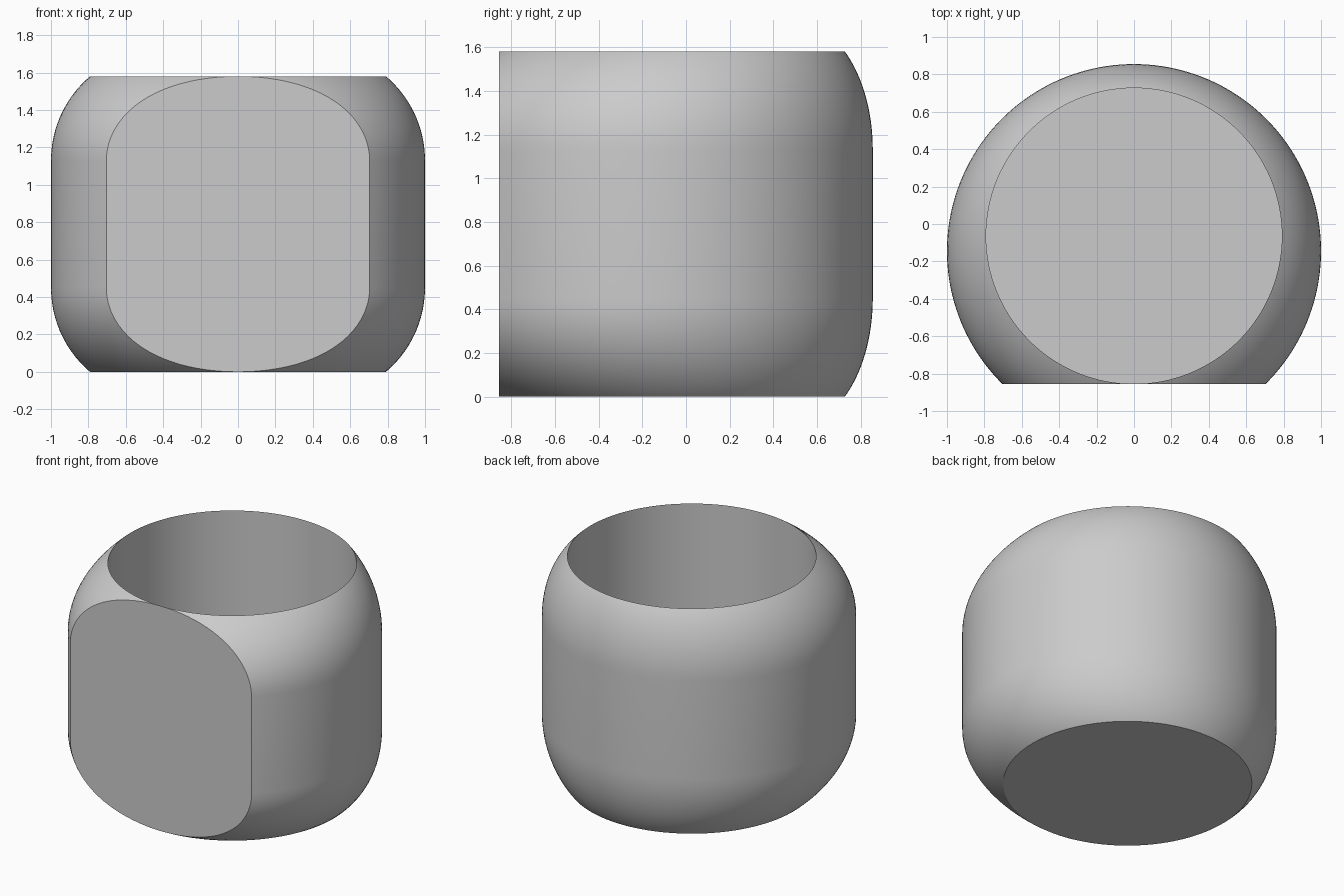
import bpy, bmesh
from math import sin, cos, acos, pi, sqrt

cube = bpy.data.objects.get("Cube")
if cube:
    bpy.data.objects.remove(cube, do_unlink=True)

HEIGHT = 1.58     # overall height
FRONT = -0.855    # flat front plane
RIM_R = 0.791     # opening and base radius, tangent to the front plane
BODY_R = 1.0      # radius of the straight middle
RISE = 0.45       # height of each rounded shoulder
FLOOR = 0.02      # thickness of the floor
RIM_Y = FRONT + RIM_R
BODY_Y = -0.145
STEPS, SEGS = 20, 128

# Shoulder profile: circular arc meeting the straight middle smoothly
bulge = BODY_R - RIM_R
arc_r = (bulge ** 2 + RISE ** 2) / (2 * bulge)
lower = []
for i in range(STEPS + 1):
    z = RISE * (i / STEPS) ** 2
    h = RISE - z
    lower.append((z, 1 - (arc_r - sqrt(arc_r ** 2 - h * h)) / bulge))
lower[0] = (0.0, 0.0)
sections = lower + [(HEIGHT - z, s) for z, s in reversed(lower)]

bm = bmesh.new()


def ring(z, s):
    """Arc of a round section, open where the front plane cuts it."""
    r = RIM_R + bulge * s
    cy = RIM_Y + (BODY_Y - RIM_Y) * s
    start = acos(min(1.0, (cy - FRONT) / r))
    angles = [start + (2 * pi - 2 * start) * j / SEGS for j in range(SEGS + 1)]
    return [bm.verts.new((r * sin(a), cy - r * cos(a), z)) for a in angles]


def bridge(a, b):
    for j in range(SEGS):
        bm.faces.new((a[j], a[j + 1], b[j + 1], b[j]))


# Outer skin, flat front and base
rings = [ring(z, s) for z, s in sections]
for a, b in zip(rings, rings[1:]):
    bridge(a, b)
bm.faces.new([r[0] for r in rings] + [r[-1] for r in reversed(rings)])
bm.faces.new(rings[0][:-1])

# Straight round well with its floor
well = ring(FLOOR, 0.0)
bridge(rings[-1], well)
bm.faces.new(well[:-1])

bmesh.ops.remove_doubles(bm, verts=bm.verts, dist=1e-5)
bmesh.ops.recalc_face_normals(bm, faces=bm.faces)
mesh = bpy.data.meshes.new("round_pot")
bm.to_mesh(mesh)
bm.free()

pot = bpy.data.objects.new("round_pot", mesh)
bpy.context.collection.objects.link(pot)

# Plain grey
grey = bpy.data.materials.new("plain_grey")
grey.use_nodes = True
colour = (0.6, 0.6, 0.6, 1)
grey.diffuse_color = colour
grey.node_tree.nodes["Principled BSDF"].inputs["Base Color"].default_value = colour
mesh.materials.append(grey)

bpy.ops.object.select_all(action="DESELECT")
pot.select_set(True)
bpy.context.view_layer.objects.active = pot
bpy.ops.object.shade_smooth_by_angle(angle=pi / 6)
